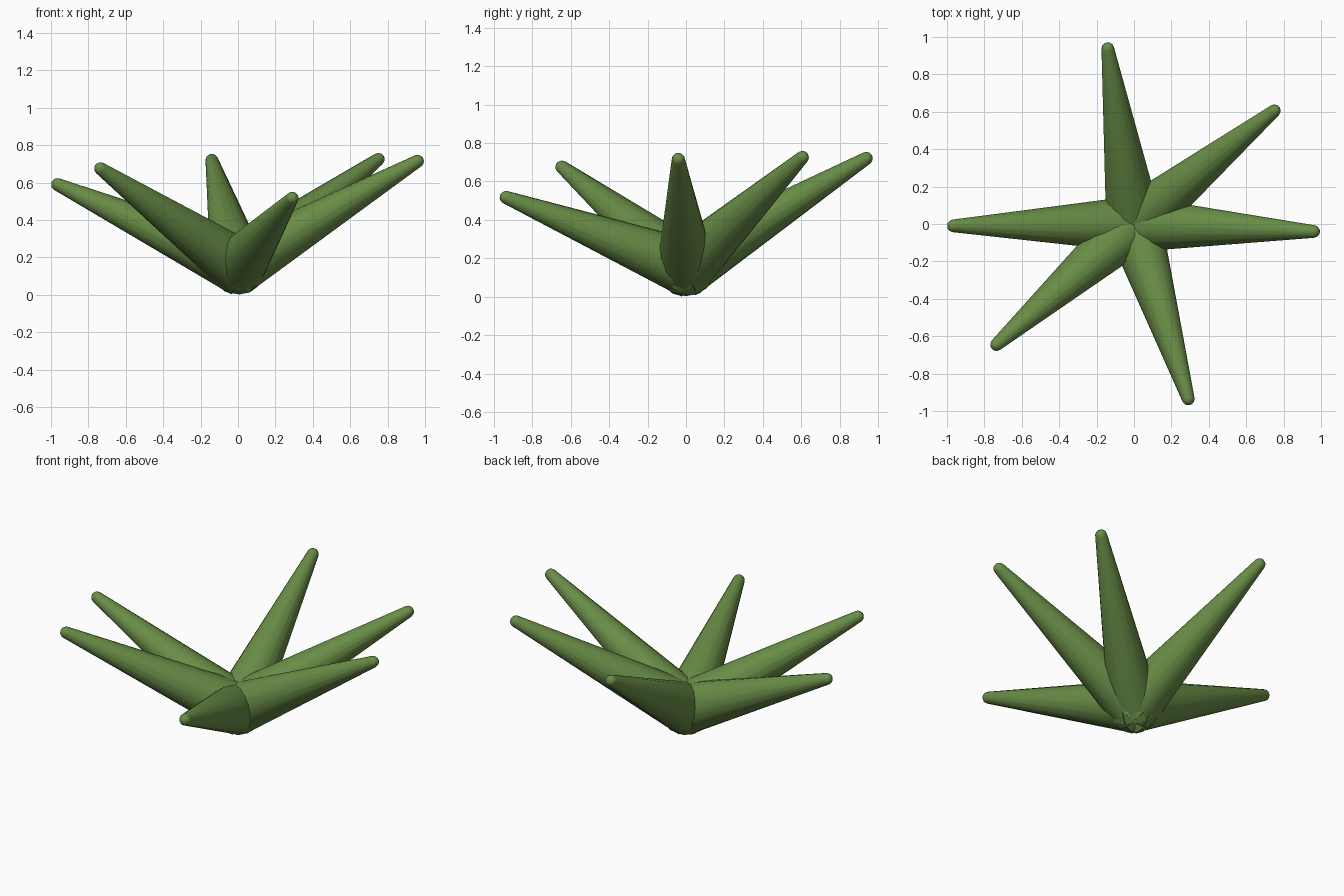
import bpy, bmesh, math
from mathutils import Vector

if "Cube" in bpy.data.objects:
    bpy.data.objects.remove(bpy.data.objects["Cube"])

green = bpy.data.materials.new("leaf green")
green.diffuse_color = (0.14, 0.265, 0.062, 1)
green.use_nodes = True
green.node_tree.nodes["Principled BSDF"].inputs["Base Color"].default_value = green.diffuse_color

SIDES = 16
BASE = Vector((0, 0, 0.154))   # common root of all leaves
R_BASE, R_TIP = 0.150, 0.034


def spike(name, tip):
    """Round tapered leaf from the root to a domed tip."""
    axis = Vector(tip) - BASE
    length = axis.length
    # (distance along the leaf, radius): softly capped root, straight taper, dome
    profile = [(-0.05, 0.10), (-0.03, 0.151), (0.0, R_BASE)]
    for i in range(4):
        a = math.radians(8 + i * 23)
        profile.append((length + R_TIP * math.sin(a), R_TIP * math.cos(a)))
    bm = bmesh.new()
    rings = []
    for d, r in profile:
        rings.append([bm.verts.new((r * math.cos(t), r * math.sin(t), d))
                      for t in (2 * math.pi * k / SIDES for k in range(SIDES))])
    for lo, hi in zip(rings, rings[1:]):
        for k in range(SIDES):
            n = (k + 1) % SIDES
            bm.faces.new((lo[k], lo[n], hi[n], hi[k]))
    bm.faces.new(rings[0][::-1])
    bm.faces.new(rings[-1])
    mesh = bpy.data.meshes.new(name)
    bm.to_mesh(mesh)
    bm.free()
    mesh.materials.append(green)
    ob = bpy.data.objects.new(name, mesh)
    bpy.context.collection.objects.link(ob)
    ob.location = BASE
    ob.rotation_mode = 'QUATERNION'
    ob.rotation_quaternion = axis.to_track_quat('Z', 'Y')
    bpy.ops.object.select_all(action='DESELECT')
    ob.select_set(True)
    bpy.context.view_layer.objects.active = ob
    bpy.ops.object.shade_smooth_by_angle(angle=math.radians(40))


# Leaves fanning out of the root, given by the centres of their tips
spike("leaf_right", (0.96, -0.04, 0.715))
spike("leaf_back_right", (0.75, 0.605, 0.725))
spike("leaf_back", (-0.14, 0.937, 0.72))
spike("leaf_left", (-0.965, -0.01, 0.59))
spike("leaf_front_left", (-0.735, -0.645, 0.675))
spike("leaf_front", (0.29, -0.935, 0.517))
